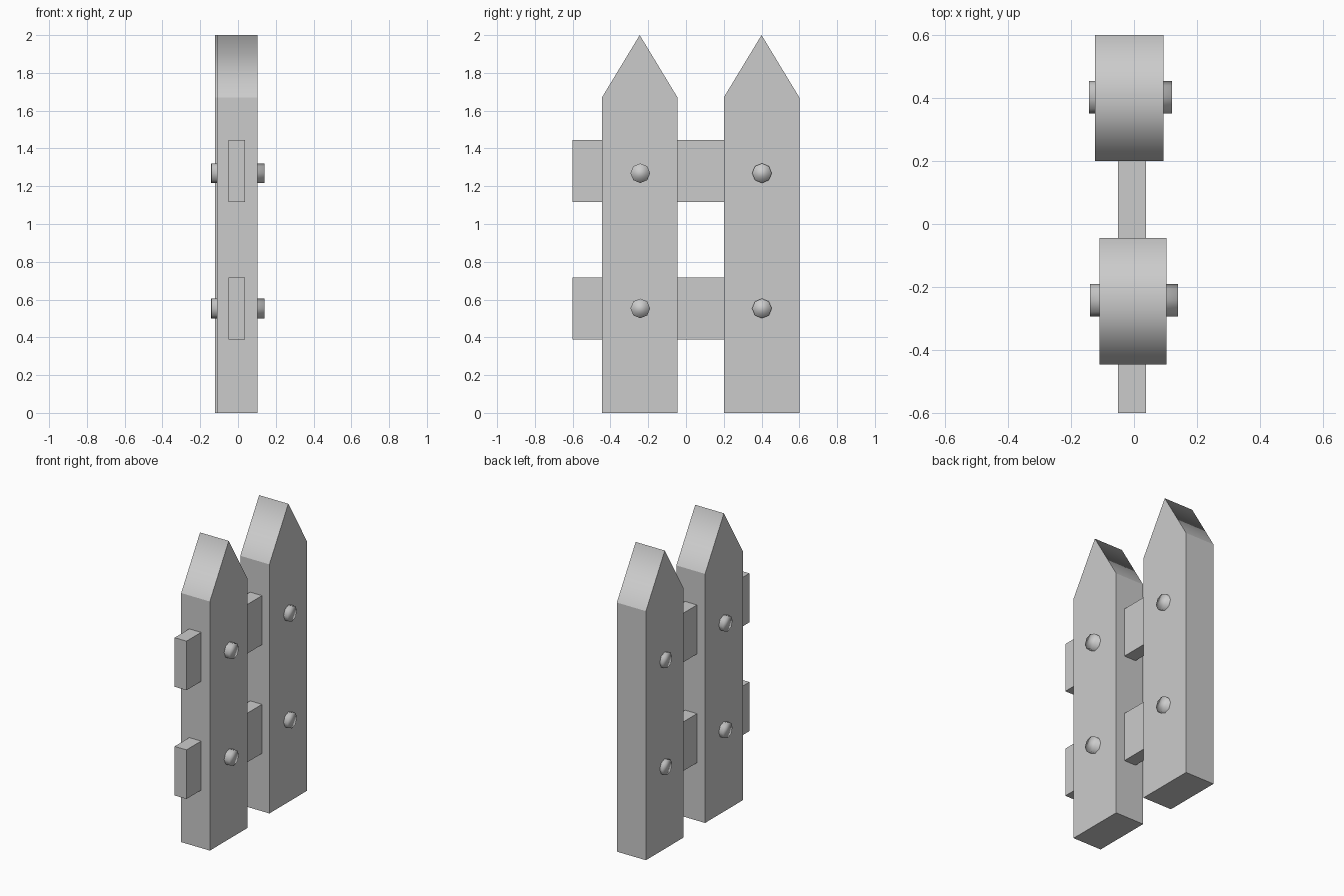
import bpy, bmesh, math

if "Cube" in bpy.data.objects:
    bpy.data.objects.remove(bpy.data.objects["Cube"])


def finish(name, bm):
    bmesh.ops.recalc_face_normals(bm, faces=bm.faces)
    mesh = bpy.data.meshes.new(name)
    bm.to_mesh(mesh)
    bm.free()
    obj = bpy.data.objects.new(name, mesh)
    bpy.context.collection.objects.link(obj)
    return obj


def picket(name, x0, x1, yc):
    # pointed board: profile in YZ pushed along X
    profile = [(-0.2, 0), (0.2, 0), (0.2, 1.67), (0, 2), (-0.2, 1.67)]
    bm = bmesh.new()
    face = bm.faces.new([bm.verts.new((x0, yc + y, z)) for y, z in profile])
    out = bmesh.ops.extrude_face_region(bm, geom=[face])
    verts = [g for g in out["geom"] if isinstance(g, bmesh.types.BMVert)]
    bmesh.ops.translate(bm, vec=(x1 - x0, 0, 0), verts=verts)
    # soft shading over the ridge of the tip only
    for e in bm.edges:
        e.smooth = all(v.co.z > 1.99 for v in e.verts)
    for f in bm.faces:
        f.smooth = True
    return finish(name, bm)


def rail(name, z0, z1):
    bm = bmesh.new()
    bmesh.ops.create_cube(bm, size=1)
    bmesh.ops.scale(bm, vec=(0.088, 1.17, z1 - z0), verts=bm.verts)
    bmesh.ops.translate(bm, vec=(-0.006, -0.015, (z0 + z1) / 2), verts=bm.verts)
    return finish(name, bm)


def bolt(name, x0, x1, y, z):
    # eight-sided pin through the picket, fully smooth shaded
    bpy.ops.mesh.primitive_cylinder_add(
        vertices=8, radius=0.052, depth=x1 - x0,
        location=((x0 + x1) / 2, y, z), rotation=(0, math.pi / 2, 0))
    obj = bpy.context.object
    obj.name = name
    bpy.ops.object.shade_smooth()
    return obj


# pickets
picket("front_picket", -0.11, 0.103, -0.245)
picket("back_picket", -0.123, 0.093, 0.4)

# cross rails
rail("lower_rail", 0.388, 0.717)
rail("upper_rail", 1.117, 1.446)

# bolts
for level, z in (("lower", 0.553), ("upper", 1.269)):
    bolt(f"front_{level}_bolt", -0.14, 0.14, -0.242, z)
    bolt(f"back_{level}_bolt", -0.143, 0.12, 0.402, z)
